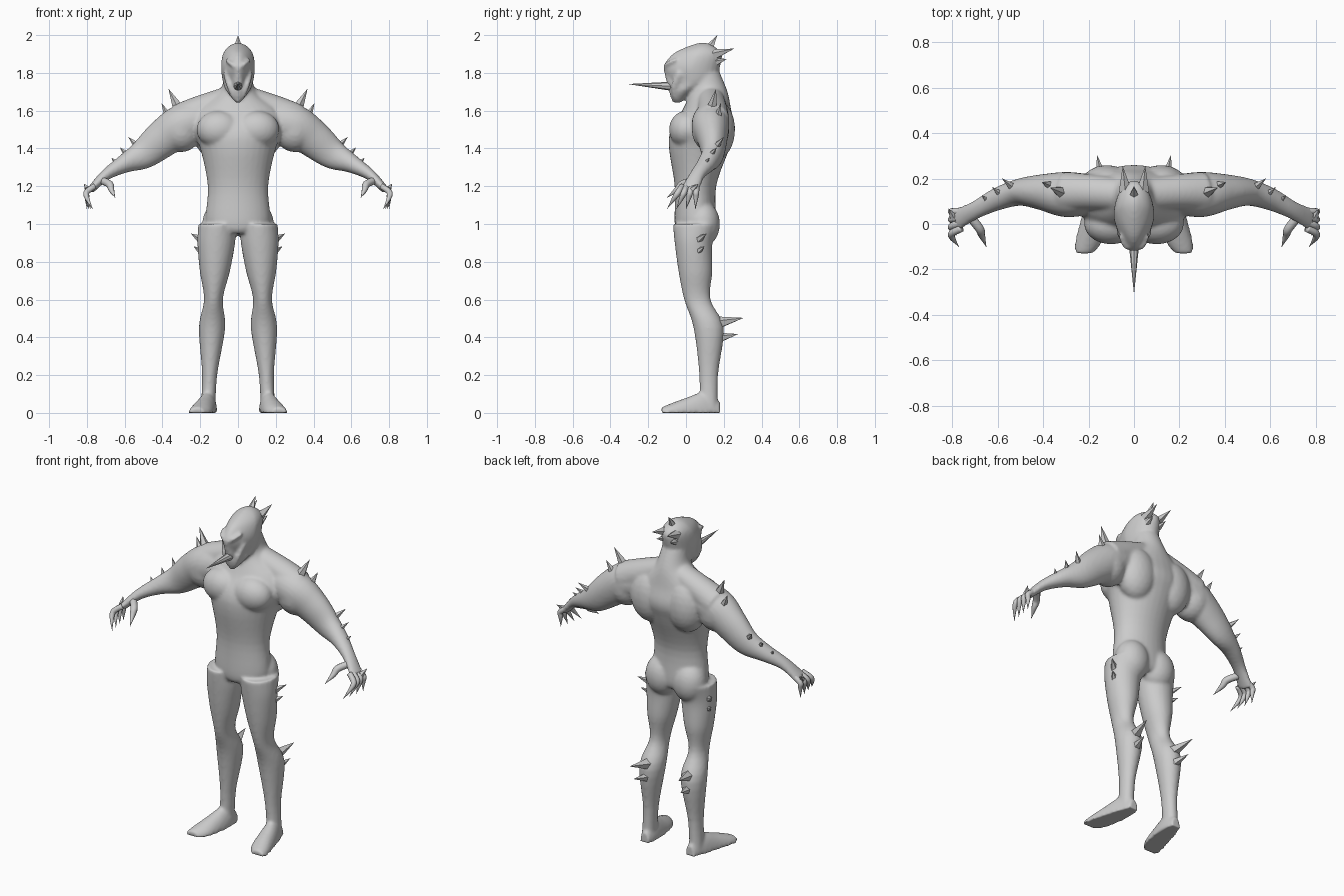
import bpy, bmesh, math
from mathutils import Vector, Matrix

if "Cube" in bpy.data.objects:
    bpy.data.objects.remove(bpy.data.objects["Cube"])

grey = bpy.data.materials.new("stone_grey")
grey.use_nodes = True
colour = (0.6, 0.6, 0.6, 1)
grey.diffuse_color = colour
grey.node_tree.nodes["Principled BSDF"].inputs["Base Color"].default_value = colour

X_AXIS, Y_AXIS, Z_AXIS = Matrix.Identity(3)
RIGHT_AND_LEFT = (-1, 1)
MIDDLE = (1,)


def refine(rows, steps=5):
    """Pass a smooth curve through rows of x, y, z, width, depth."""
    last = len(rows) - 1
    smooth_rows = []
    for index in range(last):
        near = [rows[max(0, min(last, index + offset))] for offset in (-1, 0, 1, 2)]
        for step in range(steps):
            t = step / steps
            smooth_rows.append([
                b + t * (c - a) / 2 + t * t * (a - 2.5 * b + 2 * c - d / 2)
                + t ** 3 * (3 * b - a - 3 * c + d) / 2
                for a, b, c, d in zip(*near)])
    return smooth_rows + [rows[last]]


def tube(bm, rows, across=X_AXIS, axis=None, sides=24, copies=RIGHT_AND_LEFT, pinch=0, floor=False):
    """Elliptical loft; rings keep a fixed axis or stand square to the path."""
    rows = refine(rows)
    points = [Vector(row[:3]) for row in rows]
    for mirror in copies:
        rings = []
        for index, (x, y, z, width, depth) in enumerate(rows):
            ahead = points[min(index + 1, len(points) - 1)]
            behind = points[max(index - 1, 0)]
            tangent = axis or (ahead - behind).normalized()
            u = (across - tangent * across.dot(tangent)).normalized()
            v = tangent.cross(u)
            ring = []
            for side in range(sides):
                angle = math.tau * side / sides
                narrow = 1 - pinch * max(0, -math.sin(angle))
                point = points[index] + u * math.cos(angle) * narrow * max(width, 0.001)
                point += v * math.sin(angle) * max(depth, 0.001)
                height = max(point.z, 0) if floor else point.z
                ring.append(bm.verts.new((point.x * mirror, point.y, height)))
            rings.append(ring)
        for lower, upper in zip(rings, rings[1:]):
            for side in range(sides):
                following = (side + 1) % sides
                bm.faces.new((lower[side], lower[following], upper[following], upper[side]))
        bm.faces.new(reversed(rings[0]))
        bm.faces.new(rings[-1])


def column(bm, levels, centre=0, lean=0, **options):
    """Upright loft from rows of z, y, half width, half depth."""
    rows = [(centre + lean * z, y, z, width, depth) for z, y, width, depth in levels]
    tube(bm, rows, axis=Z_AXIS, **options)


def muscle(bm, x, y, z, size):
    """Mirrored pair of ellipsoids."""
    for mirror in RIGHT_AND_LEFT:
        place = Matrix.Translation((x * mirror, y, z)) @ Matrix.Diagonal((*size, 1))
        bmesh.ops.create_icosphere(bm, subdivisions=3, radius=1, matrix=place)


def spike(bm, base, direction, length, radius, mirror=1, sides=5):
    """Faceted cone with its root sunk into the body."""
    flip = Vector((mirror, 1, 1))
    base = Vector(base) * flip
    direction = (Vector(direction) * flip).normalized()
    root, tip = base - direction * radius / 2, base + direction * length
    turn = direction.to_track_quat('Z', 'Y').to_matrix().to_4x4()
    bmesh.ops.create_cone(bm, cap_ends=True, segments=sides, radius1=radius, radius2=0,
                          depth=(tip - root).length,
                          matrix=Matrix.Translation((root + tip) / 2) @ turn)


def spike_row(bm, first, last, count, direction, longest, shortest, copies=RIGHT_AND_LEFT):
    """Spikes shrinking from the first position to the last."""
    for index in range(count):
        t = index / max(count - 1, 1)
        length = longest + (shortest - longest) * t
        for mirror in copies:
            spike(bm, Vector(first).lerp(Vector(last), t), direction, length,
                  0.01 + length / 5, mirror)


def finish(bm, name, smooth):
    bmesh.ops.recalc_face_normals(bm, faces=bm.faces)
    for face in bm.faces:
        face.smooth = smooth
    mesh = bpy.data.meshes.new(name)
    bm.to_mesh(mesh)
    bm.free()
    mesh.materials.append(grey)
    model_part = bpy.data.objects.new(name, mesh)
    bpy.context.collection.objects.link(model_part)
    return model_part


# Torso and neck
body = bmesh.new()
column(body, [(.95, .05, .1, .09), (1, .05, .17, .11), (1.2, .05, .16, .11), (1.4, .07, .2, .16),
              (1.5, .09, .24, .17), (1.6, .11, .22, .13), (1.7, .12, .1, .1), (1.8, .1, .07, .08)],
       copies=MIDDLE, sides=32)

# Chest, shoulder blade, shoulder and buttock masses
muscle(body, .1, 0, 1.5, size=(.12, .09, .1))
muscle(body, .12, .16, 1.5, size=(.12, .1, .16))
muscle(body, .3, .13, 1.5, size=(.11, .1, .12))
muscle(body, .09, .09, 1, size=(.1, .09, .12))
# Slope from neck to shoulder
tube(body, [(.05, .13, 1.67, .07, .06), (.2, .14, 1.6, .08, .08), (.3, .14, 1.55, .09, .09)],
     across=Y_AXIS)

# Legs
column(body, [(1, .05, .1, .12), (.9, .04, .1, .1), (.75, .05, .08, .09), (.6, .06, .05, .07),
              (.45, .12, .07, .08), (.2, .12, .04, .05), (0, .12, .04, .05)],
       centre=.16, lean=-.05)

# Feet, flat on the floor
tube(body, [(.15, .18, 0, .03, .06), (.16, .1, 0, .05, .11), (.18, 0, 0, .06, .08),
            (.2, -.08, 0, .06, .05), (.22, -.13, 0, .04, .03)], axis=Y_AXIS, floor=True)

# Arms and palms
tube(body, [(.2, .13, 1.55, .09, .1), (.3, .13, 1.52, .1, .11), (.4, .14, 1.45, .08, .1),
            (.5, .14, 1.37, .06, .08), (.6, .11, 1.32, .05, .05), (.7, .06, 1.26, .04, .03),
            (.78, .02, 1.18, .05, .02)], across=Y_AXIS)

# Head, narrower toward the face
column(body, [(1.64, -.05, .01, .02), (1.7, -.02, .06, .07), (1.75, .03, .08, .12),
              (1.83, .03, .09, .15), (1.9, .06, .08, .13), (1.94, .08, .05, .07),
              (1.96, .09, .01, .02)], copies=MIDDLE, pinch=.3)
# Brow ridges, jaw folds and upper lip
tube(body, [(.01, -.11, 1.83, .01, .01), (.04, -.1, 1.85, .01, .01), (.06, -.05, 1.87, .01, .01)],
     across=Z_AXIS)
tube(body, [(.07, -.03, 1.8, .01, .02), (.05, -.06, 1.73, .01, .02), (.02, -.06, 1.66, .01, .01)])
column(body, [(1.82, -.09, .02, .03), (1.74, -.08, .03, .02)], copies=MIDDLE)

fused = finish(body, "body", smooth=True)
fuse = fused.modifiers.new("fuse", 'REMESH')
fuse.mode = 'VOXEL'
fuse.voxel_size = 0.009
fuse.use_smooth_shade = True
soften = fused.modifiers.new("soften", 'SMOOTH')
soften.iterations = 7

# Clawed fingers, fanned out from the palm
fingers = bmesh.new()
for index in range(4):
    knuckle, tip = index / 40 - .02, index / 20 - .1
    tube(fingers, [(.76, knuckle, 1.2, .016, .016),
                   (.8, (3 * knuckle + tip) / 4, 1.17, .016, .016),
                   (.8, (knuckle + tip) / 2, 1.14, .013, .013),
                   (.77 + index / 100, tip, 1.08, 0, 0)], across=Y_AXIS, sides=10)
# Thumbs
tube(fingers, [(.72, .03, 1.23, .02, .02), (.68, -.02, 1.21, .02, .02),
               (.67, -.05, 1.18, .015, .015), (.65, -.1, 1.14, 0, 0)], sides=10)
finish(fingers, "fingers", smooth=True)

# Spikes on shoulders, forearms, hands, thighs, calves and the back of the head
spikes = bmesh.new()
spike_row(spikes, (.32, .14, 1.62), (.37, .17, 1.57), 2, (.5, .2, 1), .11, .08)
spike_row(spikes, (.52, .15, 1.4), (.64, .1, 1.32), 3, (.6, .5, .6), .1, .05)
spike_row(spikes, (.8, .04, 1.19), (.8, .04, 1.19), 1, (.4, .7, .6), .04, .04)
spike_row(spikes, (.2, .07, .92), (.2, .07, .86), 2, (.5, .4, .3), .07, .05)
spike_row(spikes, (.14, .19, .48), (.14, .19, .4), 2, (.2, 1, .2), .12, .09)
spike_row(spikes, (.04, .16, 1.9), (.04, .17, 1.86), 2, (.1, 1, .3), .1, .05)
spike_row(spikes, (0, .13, 1.94), (0, .13, 1.94), 1, (0, .6, 1), .07, .07, copies=MIDDLE)
finish(spikes, "spikes", smooth=False)

# Long horn on the face
horn = bmesh.new()
spike(horn, (0, -.09, 1.73), (0, -1, .05), length=.22, radius=.024, sides=8)
finish(horn, "face_horn", smooth=False)
